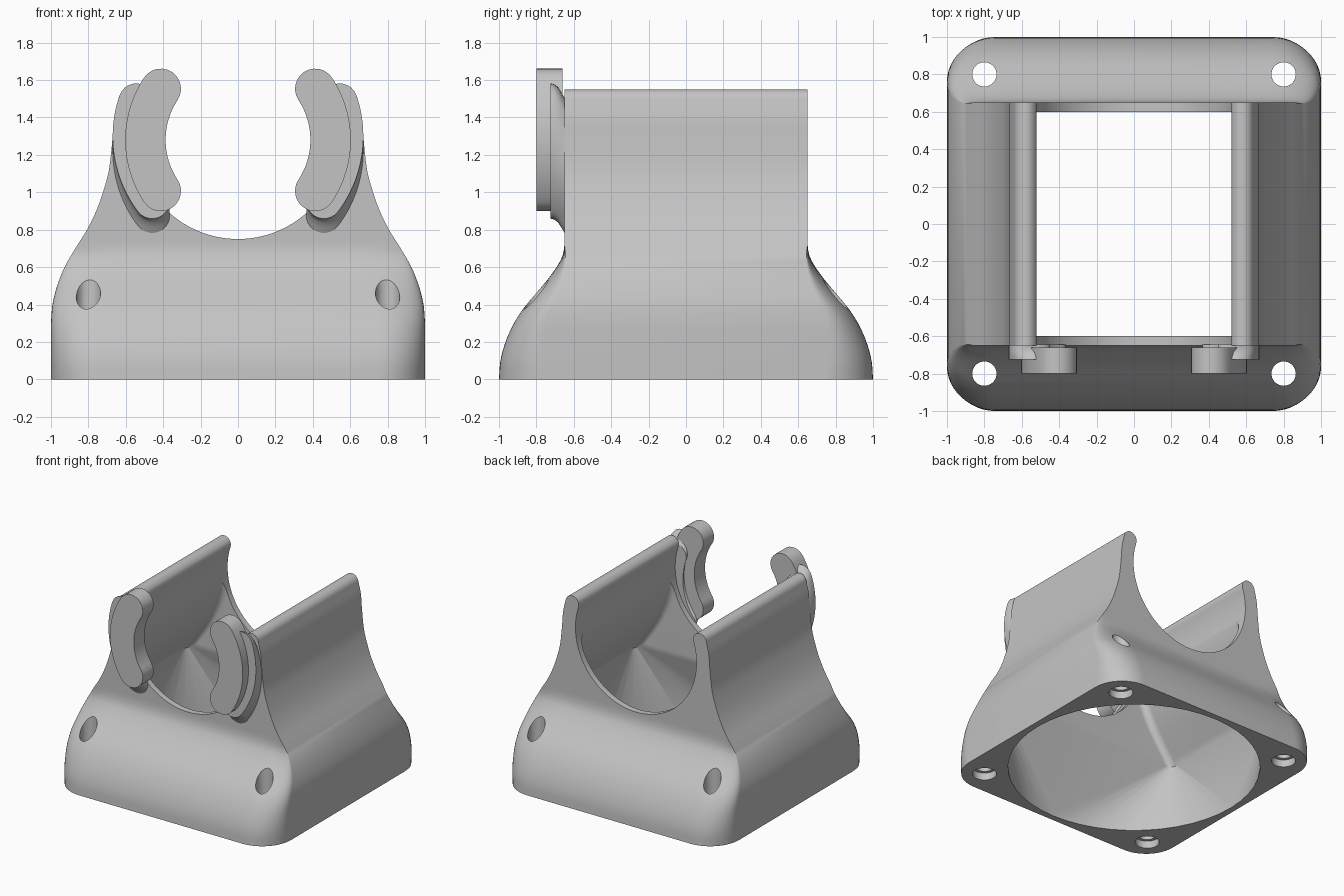
import bpy, bmesh, math
from math import sin, cos, radians

if "Cube" in bpy.data.objects:
    bpy.data.objects.remove(bpy.data.objects["Cube"])

grey = bpy.data.materials.new("light grey plastic")
grey.use_nodes = True
GREY = (0.55, 0.55, 0.55, 1)
grey.diffuse_color = GREY
grey.node_tree.nodes["Principled BSDF"].inputs["Base Color"].default_value = GREY


def curve(points, z):
    """Smooth value at height z through (height, value) points."""
    if z <= points[0][0]:
        return points[0][1]
    if z >= points[-1][0]:
        return points[-1][1]

    def slope(i):
        a, b = points[max(i - 1, 0)], points[min(i + 1, len(points) - 1)]
        return (b[1] - a[1]) / (b[0] - a[0])

    for i in range(len(points) - 1):
        (z0, v0), (z1, v1) = points[i], points[i + 1]
        if z <= z1:
            h = z1 - z0
            t = (z - z0) / h
            s = t * t * (3 - 2 * t)
            bend = slope(i) * t * (1 - t) ** 2 - slope(i + 1) * t * t * (1 - t)
            return v0 + (v1 - v0) * s + h * bend


def loft(name, rings):
    """Skin equal-length rings of points and cap both ends."""
    bm = bmesh.new()
    rows = [[bm.verts.new(p) for p in ring] for ring in rings]
    n = len(rows[0])
    for a, b in zip(rows, rows[1:]):
        for i in range(n):
            j = (i + 1) % n
            bm.faces.new((a[i], a[j], b[j], b[i]))
    bm.faces.new(rows[0][::-1])
    bm.faces.new(rows[-1])
    bmesh.ops.remove_doubles(bm, verts=bm.verts, dist=0.0002)
    bmesh.ops.recalc_face_normals(bm, faces=bm.faces)
    mesh = bpy.data.meshes.new(name)
    bm.to_mesh(mesh)
    bm.free()
    mesh.materials.append(grey)
    ob = bpy.data.objects.new(name, mesh)
    bpy.context.collection.objects.link(ob)
    return ob


def rounded_rect(x, y, rx, ry, z, steps=12):
    ring = []
    for q, (sx, sy) in enumerate(((1, 1), (-1, 1), (-1, -1), (1, -1))):
        for k in range(steps + 1):
            a = radians(90 * (q + k / steps))
            ring.append((sx * (x - rx) + rx * cos(a), sy * (y - ry) + ry * sin(a), z))
    return ring


def cut(ob, cutter):
    mod = ob.modifiers.new("cut", "BOOLEAN")
    mod.operation, mod.solver, mod.object = "DIFFERENCE", "EXACT", cutter
    bpy.context.view_layer.objects.active = ob
    bpy.ops.object.modifier_apply(modifier=mod.name)
    bpy.data.objects.remove(cutter)


def smooth(ob):
    bpy.ops.object.select_all(action="DESELECT")
    ob.select_set(True)
    bpy.context.view_layer.objects.active = ob
    bpy.ops.object.shade_smooth_by_angle(angle=radians(30))


# Cradle dimensions: bore axis height, bore radius, rounded lip of the arms
AXIS, BORE, LIP = 1.3, 0.55, 0.06
LIP_X, LIP_Z = 0.58, 1.49
CORNER = 0.26

# Body: rounded square base narrowing to two curved upright arms
half_width = [(0.3, 1), (0.4, 0.992), (0.5, 0.967), (0.6, 0.927), (0.7, 0.87),
              (0.8, 0.807), (0.9, 0.758), (1, 0.722), (1.12, 0.69), (1.3, 0.67),
              (1.4, 0.662), (1.508, 0.637)]
half_depth = [(0, 1), (0.1, 0.992), (0.2, 0.965), (0.3, 0.92), (0.38, 0.868),
              (0.45, 0.81), (0.53, 0.743), (0.6, 0.692), (0.66, 0.66), (0.72, 0.65)]
corner = [(0, CORNER), (0.2, 0.2), (0.45, 0.12), (0.55, 0.07), (0.65, 0.02), (0.72, 0)]
rings = []
for i in range(51):
    z = 0.03 * i
    rings.append(rounded_rect(curve(half_width, z), curve(half_depth, z),
                              CORNER, curve(corner, z), z))
for a in range(18, 91, 12):
    a = radians(a)
    rings.append(rounded_rect(LIP_X + LIP * cos(a), 0.65, CORNER, 0, LIP_Z + LIP * sin(a)))
body = loft("duct_body", rings)

# Inner duct: round inlet blending to a rectangular shaft that follows the arms
shaft = [(0.58, 0.875), (0.7, 0.79), (0.85, 0.69), (1, 0.615), (1.15, 0.562), (AXIS, 0.535)]
rings = [rounded_rect(0.95, 0.95, 0.95, 0.95, z) for z in (-0.05, 0.02)]
for i in range(17):
    z = 0.58 + (AXIS - 0.58) * i / 16
    rings.append(rounded_rect(curve(shaft, z), 0.6, 0.06, 0.06, z))
cut(body, loft("duct_cutter", rings))

# Open bore through front and back, ending in rounded lips
side = [(LIP_X, 1.7)]
side += [(LIP_X + LIP * cos(radians(a)), LIP_Z + LIP * sin(radians(a)))
         for a in range(90, 199, 12)]
side += [(BORE * cos(radians(a)), AXIS + BORE * sin(radians(a)))
         for a in range(14, -90, -4)]
outline = side + [(0, AXIS - BORE)] + [(-x, z) for x, z in reversed(side)]
cut(body, loft("bore_cutter", [[(x, y, z) for x, z in outline] for y in (-1.2, 1.2)]))

# Corner screw holes, wider at the underside
for sx in (-1, 1):
    for sy in (-1, 1):
        holes = [[(0.8 * sx + r * cos(k * math.tau / 32),
                   0.8 * sy + r * sin(k * math.tau / 32), z) for k in range(32)]
                 for r, z in ((0.09, -0.05), (0.09, 0.06), (0.065, 0.06), (0.065, 1))]
        cut(body, loft("screw_hole_cutter", holes))
smooth(body)


def arc_bar(name, side, centre, radius, half, low, high, layers):
    """Curved bar with round ends; layers are (y, downward shift)."""
    def arc(r, start, end, cx=0, cz=0, steps=24):
        angles = [radians(start + (end - start) * k / steps) for k in range(steps + 1)]
        return [(cx + r * cos(a), cz + r * sin(a)) for a in angles]

    def tip(angle, turn):
        a = radians(angle)
        return arc(half, angle + turn, angle + turn + 180,
                   radius * cos(a), radius * sin(a), 12)[1:-1]

    pts = (arc(radius + half, low, high) + tip(high, 0)
           + arc(radius - half, high, low) + tip(low, 180))
    smooth(loft(name, [[(side * x, y, centre + z - drop) for x, z in pts]
                       for y, drop in layers]))


# Retaining clips on the front, one per arm, with a filleted backing
for label, s in (("left", 1), ("right", -1)):
    arc_bar(label + "_clip", s, 1.28, 0.495, 0.108, -33.5, 33.5, [(-0.8, 0), (-0.66, 0)])
    arc_bar(label + "_clip_backing", s, AXIS, 0.575, 0.095, -37, 19,
            [(-0.725, 0), (-0.705, 0.005), (-0.685, 0.02), (-0.665, 0.05), (-0.645, 0.085)])
